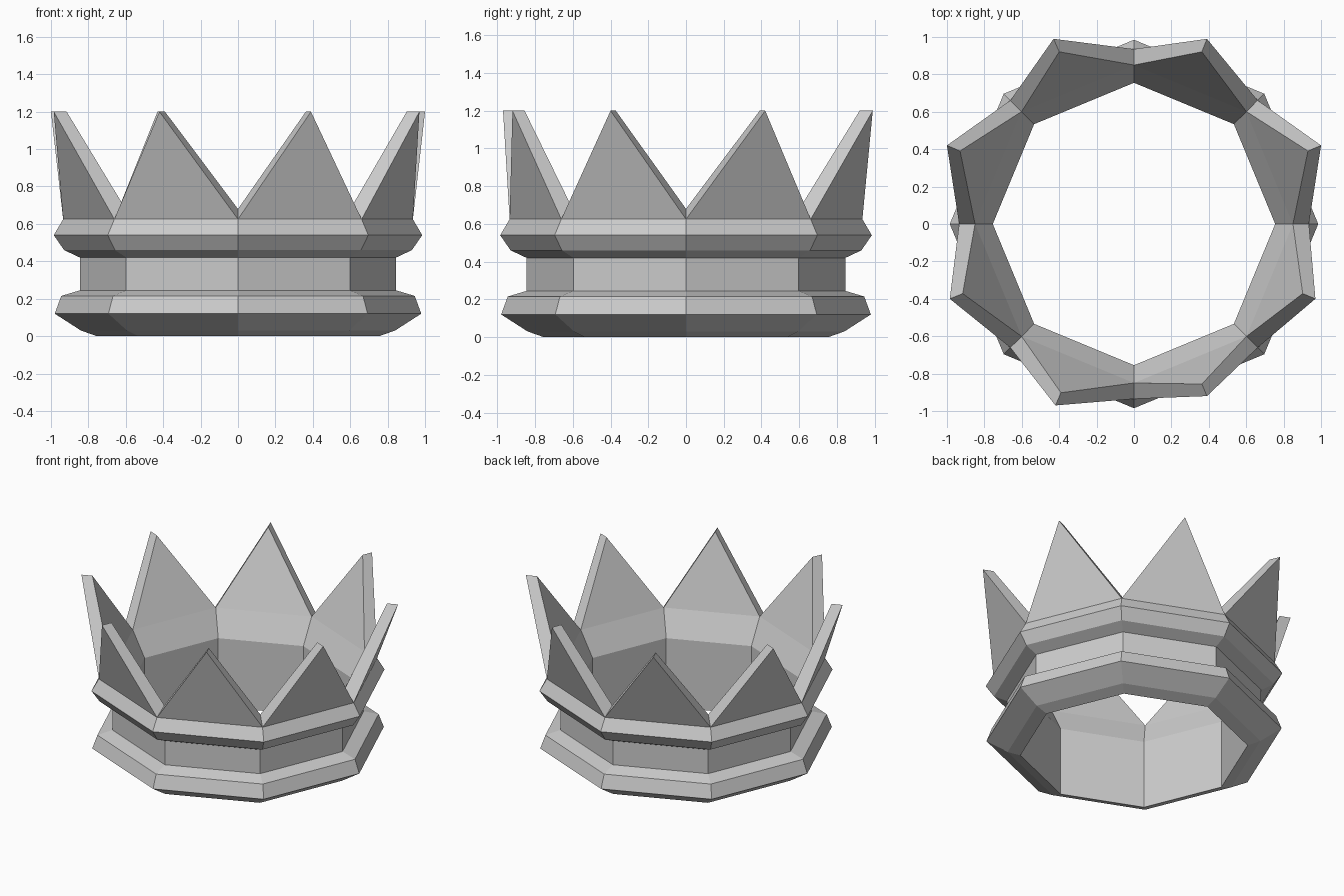
import bpy
import bmesh
from math import radians, cos, sin
from mathutils import Vector

if "Cube" in bpy.data.objects:
    bpy.data.objects.remove(bpy.data.objects["Cube"], do_unlink=True)

SIDES = 8
# Band cross-section (radius, height): inner base, outer mouldings, inner lip
PROFILE = [(0.755, 0), (0.84, 0.03), (0.98, 0.12), (0.945, 0.215), (0.845, 0.245),
           (0.845, 0.42), (0.93, 0.46), (0.985, 0.54), (0.935, 0.625),
           (0.85, 0.68), (0.755, 0.5)]
OUTER, INNER = 8, 9            # rows that carry the points
# Slightly irregular tips, counter-clockwise from the front
TIPS = [(0.39, -0.92), (0.97, -0.40), (1.0, 0.42), (0.39, 0.99),
        (-0.43, 0.99), (-1.0, 0.42), (-0.985, -0.40), (-0.42, -0.97)]
TIP_Z, TIP_SCALE = 1.2, 0.93

grey = bpy.data.materials.new("light_grey")
grey.use_nodes = True
grey.diffuse_color = (0.6, 0.6, 0.6, 1)
grey.node_tree.nodes["Principled BSDF"].inputs["Base Color"].default_value = (0.6, 0.6, 0.6, 1)

bm = bmesh.new()

# Rings of the band
rows = []
for r, z in PROFILE:
    angles = [radians(-90 + 360 * k / SIDES) for k in range(SIDES)]
    rows.append([bm.verts.new((r * cos(a), r * sin(a), z)) for a in angles])

# Band walls, leaving the rim open between outer and inner edge for the points
for i in range(len(rows)):
    if i == OUTER:
        continue
    a, b = rows[i], rows[(i + 1) % len(rows)]
    for k in range(SIDES):
        n = (k + 1) % SIDES
        bm.faces.new((a[k], a[n], b[n], b[k]))

# Triangular points, flaring outwards
for k, (x, y) in enumerate(TIPS):
    n = (k + 1) % SIDES
    tip_out = bm.verts.new(Vector((x, y, TIP_Z)))
    tip_in = bm.verts.new(Vector((x * TIP_SCALE, y * TIP_SCALE, TIP_Z)))
    o, i = rows[OUTER], rows[INNER]
    bm.faces.new((o[k], o[n], tip_out))
    bm.faces.new((i[n], i[k], tip_in))
    bm.faces.new((o[n], i[n], tip_in, tip_out))
    bm.faces.new((i[k], o[k], tip_out, tip_in))

bmesh.ops.recalc_face_normals(bm, faces=bm.faces)
mesh = bpy.data.meshes.new("crown")
bm.to_mesh(mesh)
bm.free()
mesh.materials.append(grey)
crown = bpy.data.objects.new("crown", mesh)
bpy.context.collection.objects.link(crown)
